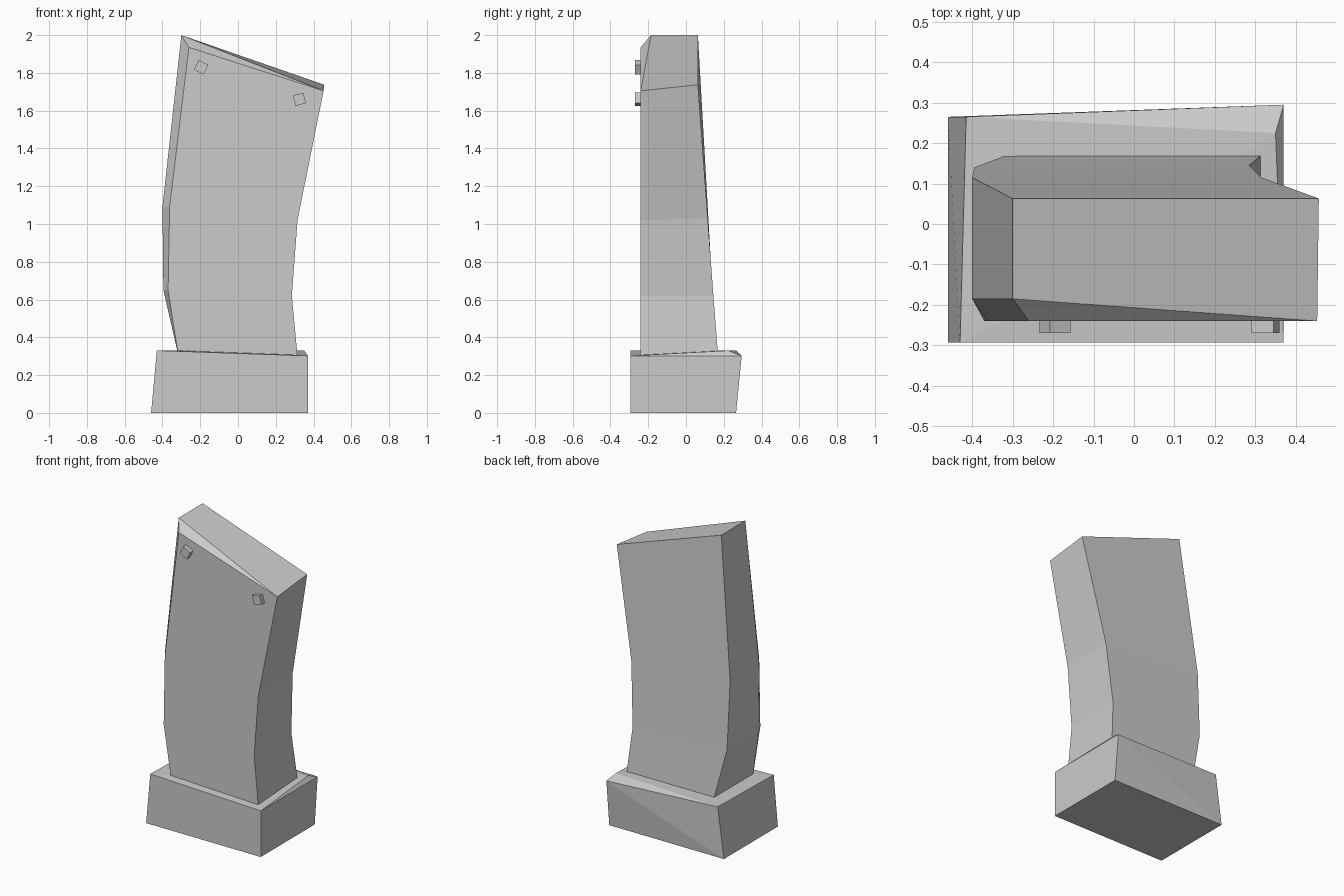
import bpy, bmesh
from math import radians

if "Cube" in bpy.data.objects:
    bpy.data.objects.remove(bpy.data.objects["Cube"])


def finish(name, bm):
    bmesh.ops.recalc_face_normals(bm, faces=bm.faces)
    me = bpy.data.meshes.new(name)
    bm.to_mesh(me)
    bm.free()
    ob = bpy.data.objects.new(name, me)
    bpy.context.collection.objects.link(ob)
    return ob


# Plinth: rough-cut block, hull of its corners with sloping top trims
bm = bmesh.new()
for p in [(-.46, -.293, 0), (.37, -.293, 0), (.37, .265, 0), (-.46, .265, 0),
          (-.43, -.293, .33), (-.415, .265, .33), (.35, .225, .33),
          (-.32, -.24, .33), (.37, -.293, .302), (.37, .295, .302)]:
    bm.verts.new(p)
bmesh.ops.convex_hull(bm, input=bm.verts)
finish("plinth", bm)

# Slab: leaning stone lofted through five-sided rings
# order: front left, chamfer left, back left, back right, front right
rings = [
    [(-.315, -.24, .30), (-.315, -.225, .30), (-.315, .17, .30), (.315, .17, .30), (.315, -.24, .30)],
    [(-.37, -.24, .65), (-.395, -.185, .65), (-.395, .14, .65), (.285, .145, .62), (.285, -.24, .62)],
    [(-.362, -.24, 1.09), (-.40, -.185, 1.09), (-.40, .115, 1.09), (.315, .115, 1.03), (.315, -.24, 1.02)],
    [(-.26, -.24, 1.935), (-.30, -.185, 2), (-.30, .063, 2), (.457, .063, 1.737), (.453, -.24, 1.705)],
]
bm = bmesh.new()
loops = [[bm.verts.new(p) for p in r] for r in rings]
for a, b in zip(loops, loops[1:]):
    for i in range(5):
        j = (i + 1) % 5
        bm.faces.new((a[i], a[j], b[j], b[i]))
bm.faces.new(loops[0])
top = loops[-1]
bm.faces.new(top[1:])
bm.faces.new((top[0], top[1], top[4]))
finish("slab", bm)

# Pegs: small tilted cubes near the upper front corners
for side, x, z, tilt in (("left", -.195, 1.83, 27), ("right", .325, 1.66, -15)):
    bpy.ops.mesh.primitive_cube_add(size=1, location=(x, -.245, z),
                                    rotation=(0, radians(tilt), 0))
    peg = bpy.context.object
    peg.name = side + "_peg"
    peg.scale = (.057, .05, .057)
